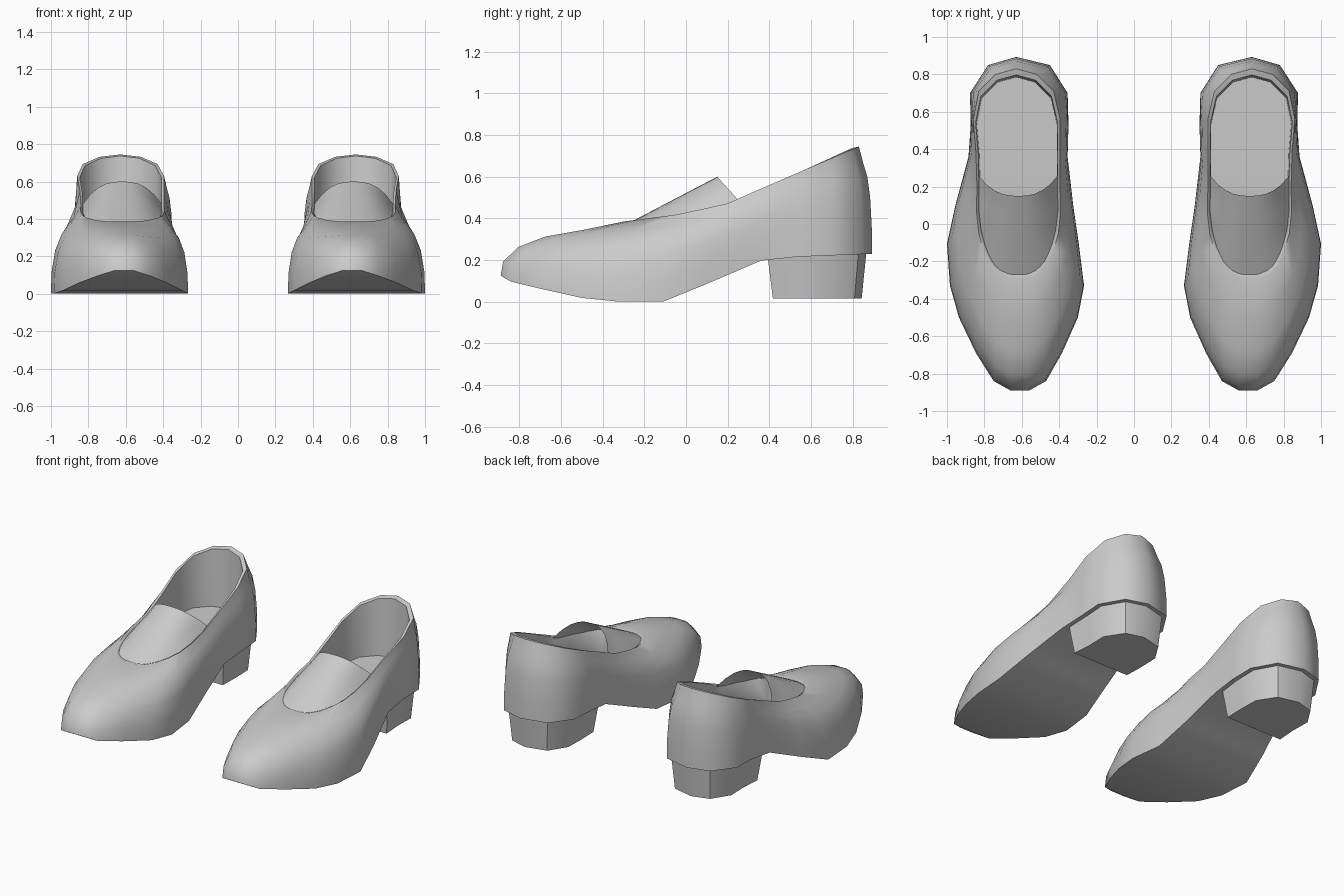
import bpy
import bmesh

OFFSET = 0.63  # distance of each shoe from the middle

# Rows from toe to heel: sole edge (y, inner x, outer x), opening edge (y, inner x, outer x)
ROWS = [
    (-.89, -.07, .03, -.295, -.055, .035),
    (-.84, -.16, .12, -.275, -.11, .09),
    (-.69, -.245, .215, -.22, -.16, .14),
    (-.5, -.33, .306, -.14, -.2, .175),
    (-.33, -.363, .354, -.05, -.225, .2),
    (-.107, -.335, .37, .06, -.238, .212),
    (.1, -.305, .325, .2, -.235, .21),
    (.36, -.275, .255, .38, -.235, .215),
    (.53, -.28, .243, .56, -.235, .23),
    (.7, -.275, .247, .71, -.2, .2),
    (.85, -.18, .15, .8, -.11, .11),
]
SOLE_BACK, RIM_BACK = .893, .83

# Side profiles as (y, z)
SOLE_Z = [(-.89, .125), (-.84, .096), (-.52, .02), (-.32, 0), (-.11, 0),
          (.07, .07), (.245, .16), (.4, .21), (.89, .23)]
RIM_Z = [(-.3, .385), (-.03, .42), (.235, .48), (.33, .53), (.83, .745)]
INSOLE_Z = [(-.3, .2), (.1, .32), (.83, .34)]

# How the upper curves from the sole edge to the opening (inward share, upward share)
CURVE = [(0, 0), (.02, .26), (.145, .53), (.36, .72), (.66, .84), (1, 1)]


def interp(table, y):
    if y <= table[0][0]:
        return table[0][1]
    for (a, za), (b, zb) in zip(table, table[1:]):
        if y <= b:
            return za + (zb - za) * (y - a) / (b - a)
    return table[-1][1]


def make_ring(rows, back):
    """Closed outline: outer side toe to heel, back point, inner side heel to toe."""
    outer = [(xr, y) for y, xl, xr in rows]
    inner = [(xl, y) for y, xl, xr in rows]
    return outer + [(0, back)] + inner[::-1]


def shrink(ring, factor, cx, cy):
    return [(cx + (x - cx) * factor, cy + (y - cy) * factor) for x, y in ring]


def loft(bm, rings):
    loops = [[bm.verts.new(p) for p in ring] for ring in rings]
    n = len(loops[0])
    for low, high in zip(loops, loops[1:]):
        for i in range(n):
            j = (i + 1) % n
            bm.faces.new((low[i], low[j], high[j], high[i]))
    return loops


def cap(bm, loop):
    """Close an outline with strips running across the shoe."""
    n = len(loop)
    half = n // 2
    for i in range(half - 1):
        bm.faces.new((loop[i], loop[i + 1], loop[n - 2 - i], loop[n - 1 - i]))
    bm.faces.new((loop[half - 1], loop[half], loop[half + 1]))


def finish(bm, name, material, angle):
    """Make the part, smooth it and mirror it onto the other shoe."""
    bmesh.ops.translate(bm, verts=bm.verts, vec=(OFFSET, 0, 0))
    bmesh.ops.recalc_face_normals(bm, faces=bm.faces)
    mesh = bpy.data.meshes.new(name)
    bm.to_mesh(mesh)
    bm.free()
    mesh.materials.append(material)
    obj = bpy.data.objects.new(name, mesh)
    bpy.context.collection.objects.link(obj)
    bpy.ops.object.select_all(action='DESELECT')
    obj.select_set(True)
    bpy.context.view_layer.objects.active = obj
    bpy.ops.object.shade_smooth_by_angle(angle=angle)
    mirror = obj.modifiers.new("other_shoe", 'MIRROR')
    mirror.use_mirror_merge = False
    return obj


def build_upper(material):
    sole = make_ring([r[:3] for r in ROWS], SOLE_BACK)
    rim = make_ring([r[3:] for r in ROWS], RIM_BACK)
    rings = []
    # outer skin
    for inward, upward in CURVE:
        ring = []
        for (sx, sy), (rx, ry) in zip(sole, rim):
            low, high = interp(SOLE_Z, sy), interp(RIM_Z, ry)
            ring.append((sx + (rx - sx) * inward, sy + (ry - sy) * inward,
                         low + (high - low) * upward))
        rings.append(ring)
    # rolled lip and lining
    lip = shrink(rim, .94, 0, .27)
    rings.append([(x, y, interp(RIM_Z, ry) - .008)
                  for (x, y), (rx, ry) in zip(lip, rim)])
    floor = shrink(rim, .92, -.01, .27)
    rings.append([(x, y, interp(INSOLE_Z, y)) for x, y in floor])
    bm = bmesh.new()
    loops = loft(bm, rings)
    cap(bm, loops[0])
    cap(bm, loops[-1])
    finish(bm, "shoe_upper", material, 1.05)


def build_heel(material):
    outline = make_ring([r[:3] for r in ROWS if r[0] > .3], SOLE_BACK)
    top = shrink(outline, .89, -.015, .65)
    base = shrink(outline, .8, -.015, .645)
    bm = bmesh.new()
    loops = loft(bm, [[(x, y, .015) for x, y in base],
                      [(x, y, interp(SOLE_Z, y) + .01) for x, y in top]])
    for loop in loops:
        cap(bm, loop)
    finish(bm, "heel_block", material, .7)


def build_tongue(material):
    inner_x = [(r[3], r[4]) for r in ROWS]
    outer_x = [(r[3], r[5]) for r in ROWS]
    across, along = 10, 8
    bm = bmesh.new()
    grid = []
    for j in range(along + 1):
        t = j / along
        side_y, mid_y = -.29 + .55 * t, -.29 + .44 * t
        left = interp(inner_x, side_y) * .95
        right = interp(outer_x, side_y) * .95
        side_z = interp(RIM_Z, side_y) - .015
        mid_z = .37 + .23 * t
        row = []
        for i in range(across + 1):
            u = 2 * i / across - 1
            arch = 1 - abs(u) ** 2.6
            row.append(bm.verts.new((left + (right - left) * i / across,
                                     side_y + (mid_y - side_y) * arch,
                                     side_z + (mid_z - side_z) * arch)))
        grid.append(row)
    for a, b in zip(grid, grid[1:]):
        for i in range(across):
            bm.faces.new((a[i], a[i + 1], b[i + 1], b[i]))
    finish(bm, "tongue", material, 1.05)


cube = bpy.data.objects.get("Cube")
if cube:
    bpy.data.objects.remove(cube, do_unlink=True)

# Plain grey finish
grey = bpy.data.materials.new("plain_grey")
grey.use_nodes = True
colour = (.6, .6, .6, 1)
grey.diffuse_color = colour
grey.node_tree.nodes["Principled BSDF"].inputs["Base Color"].default_value = colour

build_upper(grey)
build_heel(grey)
build_tongue(grey)
